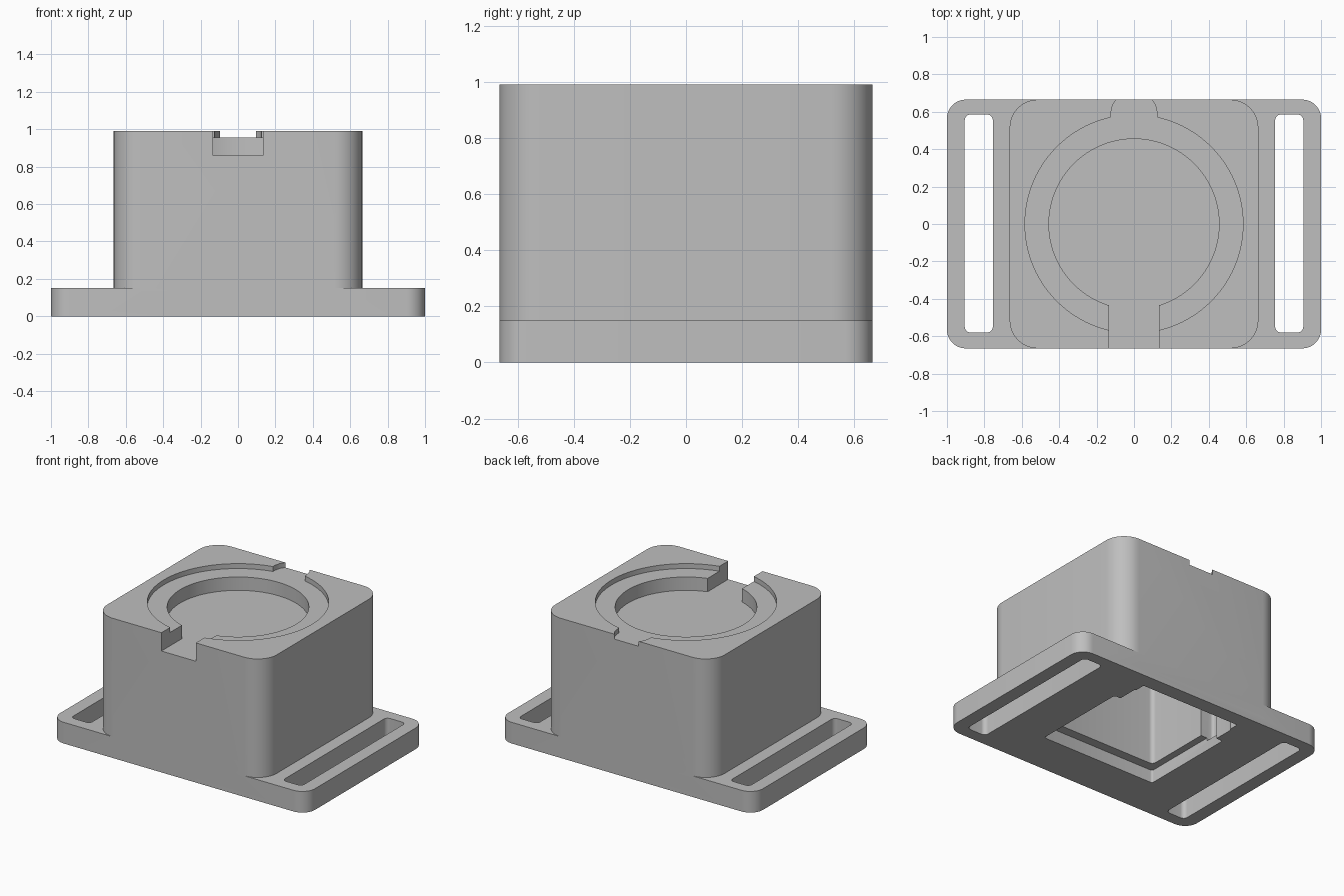
import bpy, bmesh, math

old = bpy.data.objects.get("Cube")
if old:
    bpy.data.objects.remove(old, do_unlink=True)

grey = bpy.data.materials.new("mid grey")
grey.use_nodes = True
colour = (0.52, 0.52, 0.52, 1)
grey.diffuse_color = colour
grey.node_tree.nodes["Principled BSDF"].inputs["Base Color"].default_value = colour


def rounded_rect(x0, x1, y0, y1, r, steps=10):
    """Counter-clockwise outline of a rectangle with round corners."""
    corners = [(x1 - r, y1 - r), (x0 + r, y1 - r), (x0 + r, y0 + r), (x1 - r, y0 + r)]
    pts = []
    for q, (cx, cy) in enumerate(corners):
        for i in range(steps + 1):
            a = math.pi / 2 * (q + i / steps)
            pts.append((cx + r * math.cos(a), cy + r * math.sin(a)))
    return pts


def rect(x0, x1, y0, y1):
    return [(x0, y0), (x1, y0), (x1, y1), (x0, y1)]


def circle(r, n=96):
    return [(r * math.cos(math.tau * i / n), r * math.sin(math.tau * i / n)) for i in range(n)]


def prism(name, outline, z0, z1):
    """Extrude a flat outline from z0 to z1."""
    bm = bmesh.new()
    face = bm.faces.new([bm.verts.new((x, y, z0)) for x, y in outline])
    top = bmesh.ops.extrude_face_region(bm, geom=[face])["geom"]
    moved = [v for v in top if isinstance(v, bmesh.types.BMVert)]
    bmesh.ops.translate(bm, verts=moved, vec=(0, 0, z1 - z0))
    bmesh.ops.recalc_face_normals(bm, faces=bm.faces)
    mesh = bpy.data.meshes.new(name)
    bm.to_mesh(mesh)
    bm.free()
    mesh.materials.append(grey)
    obj = bpy.data.objects.new(name, mesh)
    bpy.context.collection.objects.link(obj)
    return obj


def combine(target, other, operation):
    """Apply a boolean and discard the helper."""
    mod = target.modifiers.new("boolean", "BOOLEAN")
    mod.object, mod.operation, mod.solver = other, operation, "EXACT"
    bpy.context.view_layer.objects.active = target
    bpy.ops.object.modifier_apply(modifier=mod.name)
    bpy.data.objects.remove(other, do_unlink=True)


half = 0.665
top = 0.99
floor = 0.86

# Flanged base with the tall rounded block on it
housing = prism("strap_mount_housing", rounded_rect(-1, 1, -half, half, 0.1), 0, 0.15)
combine(housing, prism("block", rounded_rect(-half, half, -half, half, 0.15), 0.05, top), "UNION")

back_notch = [(-0.125, 0.4), (0.125, 0.4), (0.125, 0.59), (0.115, 0.635), (0.095, 0.665),
              (0.095, 0.7), (-0.095, 0.7), (-0.095, 0.665), (-0.115, 0.635), (-0.125, 0.59)]

cuts = [
    # Strap slots through the flanges
    ("left_slot", rounded_rect(0.755, 0.905, -0.58, 0.585, 0.03), -0.1, 0.3),
    ("right_slot", rounded_rect(-0.905, -0.755, -0.58, 0.585, 0.03), -0.1, 0.3),
    # Stepped round recess and its two notches on top
    ("outer_recess", circle(0.583), 0.955, 1.1),
    ("back_notch", back_notch, 0.955, 1.1),
    ("inner_recess", circle(0.455), floor, 1.1),
    ("front_notch", rect(-0.135, 0.135, -0.8, -0.3), floor, 1.1),
    # Lid seat, tab opening and cavity underneath
    ("lid_seat", rounded_rect(-0.45, 0.45, -0.356, 0.342, 0.015, 4), -0.1, 0.09),
    ("cavity", rounded_rect(-0.4, 0.4, -0.29, 0.5, 0.03, 6), -0.05, 0.77),
    ("tab_opening", rect(-0.39, 0.39, 0.2, 0.56), -0.15, 0.77),
    ("side_pockets", rounded_rect(-0.5, 0.5, 0.19, 0.342, 0.02, 4), 0.07, 0.77),
]
for name, outline, z0, z1 in cuts:
    combine(housing, prism(name, outline, z0, z1), "DIFFERENCE")

# Smooth the round corners and keep the edges sharp
bpy.ops.object.select_all(action="DESELECT")
housing.select_set(True)
bpy.context.view_layer.objects.active = housing
bpy.ops.object.shade_smooth_by_angle(angle=math.radians(30))
